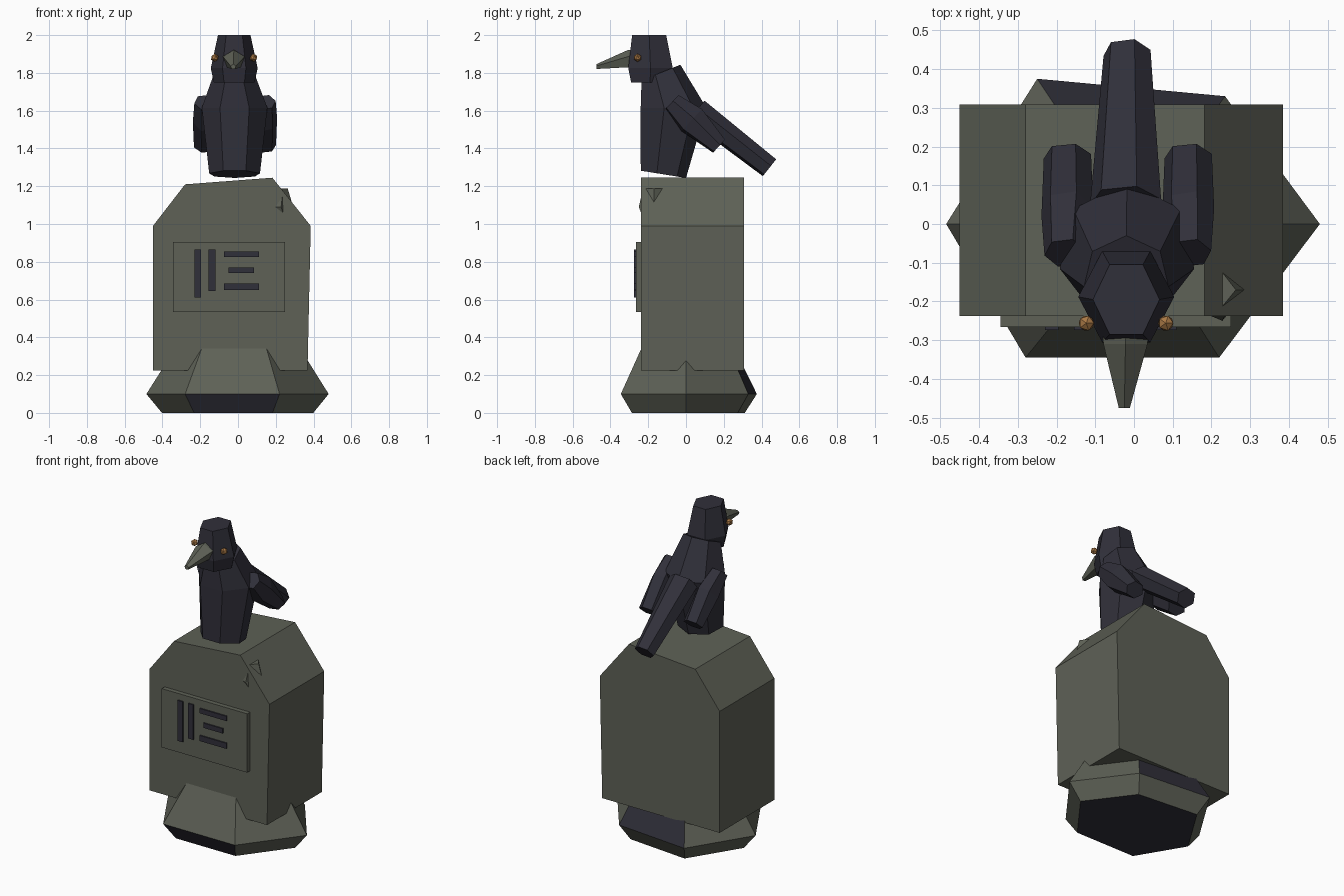
import bpy, bmesh, math
from mathutils import Vector

if "Cube" in bpy.data.objects:
    bpy.data.objects.remove(bpy.data.objects["Cube"])


def material(name, rgb):
    m = bpy.data.materials.new(name)
    m.diffuse_color = (*rgb, 1)
    m.use_nodes = True
    m.node_tree.nodes["Principled BSDF"].inputs["Base Color"].default_value = m.diffuse_color
    return m


STONE = material("stone_grey", (0.112, 0.120, 0.094))
DARK = material("dark_feather", (0.030, 0.029, 0.042))
GOLD = material("eye_gold", (0.40, 0.19, 0.06))


def finish(name, bm, *mats):
    bmesh.ops.recalc_face_normals(bm, faces=bm.faces)
    me = bpy.data.meshes.new(name)
    bm.to_mesh(me)
    bm.free()
    for m in mats:
        me.materials.append(m)
    ob = bpy.data.objects.new(name, me)
    bpy.context.collection.objects.link(ob)
    return ob


def ring(c, rx, rv, n, phase, v=(0, 1, 0)):
    """Polygon of n corners around c, spanned by the x axis and the vector v."""
    c, v = Vector(c), Vector(v)
    pts = []
    for i in range(n):
        a = math.radians(phase) + math.tau * i / n
        pts.append(c + Vector((rx * math.cos(a), 0, 0)) + v * (rv * math.sin(a)))
    return pts


def loft(name, rings, *mats):
    """Skin a stack of equal rings and cap both ends."""
    bm = bmesh.new()
    rows = [[bm.verts.new(p) for p in r] for r in rings]
    n = len(rows[0])
    for a, b in zip(rows, rows[1:]):
        for i in range(n):
            j = (i + 1) % n
            bm.faces.new((a[i], a[j], b[j], b[i]))
    bm.faces.new(rows[0])
    bm.faces.new(rows[-1])
    return finish(name, bm, *mats)


def box(name, x0, x1, y0, y1, z0, z1, mat):
    return loft(name, [[(x0, y0, z), (x1, y0, z), (x1, y1, z), (x0, y1, z)]
                       for z in (z0, z1)], mat)


def shard(name, pts, mat):
    """Small four-cornered stone chip."""
    bm = bmesh.new()
    v = [bm.verts.new(p) for p in pts]
    for f in ((0, 1, 2), (0, 1, 3), (1, 2, 3), (2, 0, 3)):
        bm.faces.new([v[i] for i in f])
    return finish(name, bm, mat)


# Plinth: irregular hexagon, undercut below and tapering into the slab
plan = [(0.48, 0), (0.22, -0.345), (-0.28, -0.345),
        (-0.485, 0), (-0.25, 0.375), (0.235, 0.33)]
plinth = loft("plinth", [[(x * s, y * s, z) for x, y in plan]
                         for s, z in ((0.83, 0), (1, 0.1), (0.68, 0.345))], STONE, DARK)
for f in plinth.data.polygons:
    n, c = f.normal, f.center
    front_low = n.y < -0.5 and abs(c.x) < 0.1 and c.z < 0.1
    back_high = n.y > 0.5 and abs(c.x) < 0.1 and c.z > 0.1
    if front_low or back_high or n.z < -0.99:
        f.material_index = 1

# Slab with uneven cut shoulders
outline = [(-0.45, 0.225), (-0.45, 0.99), (-0.28, 1.21),
           (0.182, 1.245), (0.385, 0.99), (0.368, 0.225)]
loft("slab", [[(x, y, z) for x, z in outline] for y in (-0.237, 0.308)], STONE)

# Plaque with raised dark bars
box("plaque", -0.345, 0.25, -0.266, -0.23, 0.535, 0.905, STONE)
bars = [(-0.23, -0.195, 0.61, 0.865), (-0.155, -0.12, 0.645, 0.865),
        (-0.075, 0.11, 0.825, 0.855), (-0.05, 0.085, 0.74, 0.77),
        (-0.075, 0.11, 0.65, 0.685)]
for i, (x0, x1, z0, z1) in enumerate(bars):
    box(f"plaque_bar_{i + 1}", x0, x1, -0.274, -0.266, z0, z1, DARK)

# Stone chips on the right shoulder
shard("shoulder_chip", [(0.228, -0.125, 1.187), (0.228, -0.213, 1.187),
                        (0.285, -0.17, 1.115), (0.263, -0.17, 1.188)], STONE)
shard("front_chip", [(0.195, -0.236, 1.09), (0.235, -0.236, 1.15),
                     (0.24, -0.236, 1.055), (0.228, -0.25, 1.09)], STONE)

# Bird body: seven sides, flat breast and ridged back
loft("body", [ring((-0.018, -0.126, 1.264), 0.138, 0.126, 7, 90, (0, 1, -0.16)),
              ring((-0.018, -0.075, 1.615), 0.178, 0.183, 7, 90, (0, 1, 0)),
              ring((-0.02, -0.138, 1.80), 0.112, 0.108, 7, 90, (0, 1, 0.4))], DARK)

# Head
loft("head", [ring((-0.02, -0.19, 1.75), 0.108, 0.116, 6, 0),
              ring((-0.02, -0.188, 1.825), 0.124, 0.136, 6, 0),
              ring((-0.02, -0.195, 2.0), 0.086, 0.104, 6, 0)], DARK)

# Beak
loft("beak", [ring((-0.022, -0.28, 1.872), 0.062, 0.052, 5, 90, (0, 0, 1)),
              ring((-0.022, -0.31, 1.87), 0.06, 0.05, 5, 90, (0, 0, 1)),
              ring((-0.025, -0.475, 1.832), 0.015, 0.014, 5, 90, (0, 0, 1))], STONE)

# Eyes
for side, x in (("left", -0.123), ("right", 0.082)):
    bm = bmesh.new()
    bmesh.ops.create_icosphere(bm, subdivisions=1, radius=0.022)
    bmesh.ops.translate(bm, verts=bm.verts, vec=(x, -0.256, 1.88))
    finish(f"{side}_eye", bm, GOLD)

# Folded wings sloping back along the body
up = Vector((0, 0.68, 0.73))
for side, x, s in (("left", -0.172, -1), ("right", 0.14, 1)):
    loft(f"{side}_wing", [ring((x + s * 0.005, -0.075, 1.645), 0.055, 0.055, 6, 10, up),
                          ring((x, 0.03, 1.55), 0.068, 0.085, 6, 10, up),
                          ring((x, 0.175, 1.412), 0.062, 0.05, 6, 10, up)], DARK)

# Tail
up = Vector((0, 0.62, 0.78))
loft("tail", [ring((-0.022, 0.055, 1.60), 0.094, 0.072, 6, 12, up),
              ring((-0.018, 0.442, 1.298), 0.062, 0.06, 6, 12, up)], DARK)
